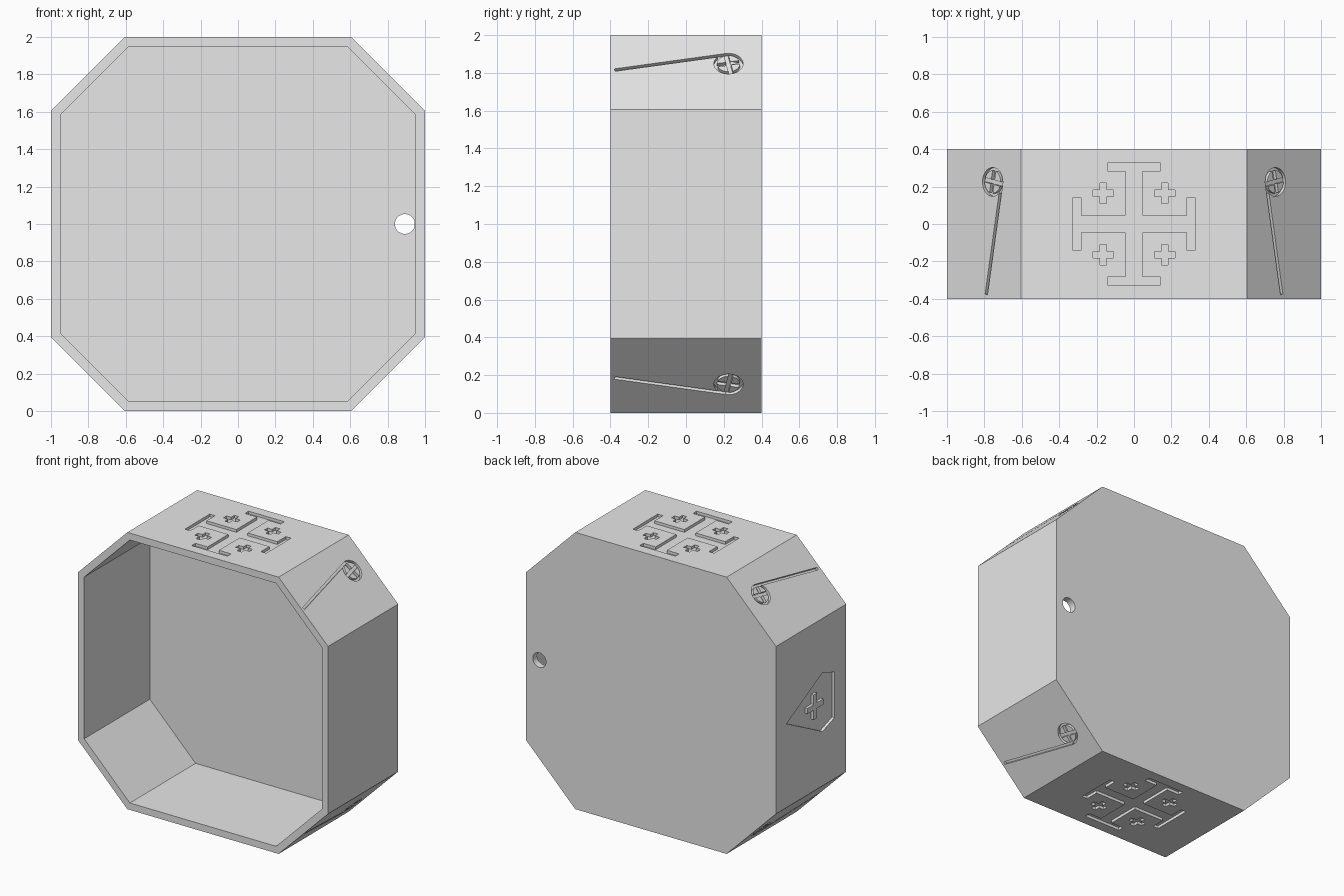
import bpy, bmesh, math
from mathutils import Matrix, Vector

cube = bpy.data.objects.get("Cube")
if cube:
    bpy.data.objects.remove(cube, do_unlink=True)

HALF, CORNER, WALL = 1.0, 0.605, 0.05   # octagon half size, corner position, wall
DEPTH = 0.02                            # engraving depth

grey = bpy.data.materials.new("light_grey")
grey.use_nodes = True
grey.diffuse_color = (0.8, 0.8, 0.8, 1)
grey.node_tree.nodes["Principled BSDF"].inputs["Base Color"].default_value = (0.8, 0.8, 0.8, 1)


def frame(origin, u, v, n):
    """Matrix placing a flat drawing (u, v) on a face with normal n."""
    m = Matrix((Vector(u).normalized(), Vector(v).normalized(), Vector(n).normalized()))
    return Matrix.Translation(origin) @ m.transposed().to_4x4()


def prism(bm, pts, m, low=-DEPTH, high=0.03):
    a = [bm.verts.new(m @ Vector((x, y, low))) for x, y in pts]
    b = [bm.verts.new(m @ Vector((x, y, high))) for x, y in pts]
    bm.faces.new(a)
    bm.faces.new(b)
    for i in range(len(pts)):
        j = (i + 1) % len(pts)
        bm.faces.new((a[i], a[j], b[j], b[i]))


def circle(r, cx=0, cy=0, n=32):
    return [(cx + r * math.cos(math.tau * i / n), cy + r * math.sin(math.tau * i / n))
            for i in range(n)]


def ring(bm, r_out, r_in, cx, cy, m):
    loops = [[bm.verts.new(m @ Vector((x, y, h))) for x, y in circle(r, cx, cy)]
             for r, h in ((r_out, -DEPTH), (r_out, 0.03), (r_in, 0.03), (r_in, -DEPTH))]
    for k in range(4):
        p, q = loops[k], loops[(k + 1) % 4]
        for i in range(len(p)):
            j = (i + 1) % len(p)
            bm.faces.new((p[i], p[j], q[j], q[i]))


def rect(cx, cy, w, h):
    return [(cx - w, cy - h), (cx + w, cy - h), (cx + w, cy + h), (cx - w, cy + h)]


def plus(cx, cy, arm, w):
    """Outline of an equal-armed cross, one quarter turned four times."""
    pts = []
    for c, s in ((1, 0), (0, 1), (-1, 0), (0, -1)):
        for x, y in ((arm, -w), (arm, w), (w, w)):
            pts.append((cx + c * x - s * y, cy + s * x + c * y))
    return pts


def potent_cross(arm, w, cap, t):
    """Cross with a bar across the end of each arm."""
    pts = []
    for c, s in ((1, 0), (0, 1), (-1, 0), (0, -1)):
        for x, y in ((arm - t, -w), (arm - t, -cap), (arm, -cap), (arm, cap),
                     (arm - t, cap), (arm - t, w), (w, w)):
            pts.append((c * x - s * y, s * x + c * y))
    return pts


def bar(p, q, w):
    p, q = Vector(p), Vector(q)
    d = (q - p).normalized() * w
    o = Vector((-d.y, d.x))
    return [p - o, q - o, q + o, p + o]


def make(name, bm):
    bmesh.ops.recalc_face_normals(bm, faces=bm.faces)
    me = bpy.data.meshes.new(name)
    bm.to_mesh(me)
    bm.free()
    me.materials.append(grey)
    ob = bpy.data.objects.new(name, me)
    bpy.context.collection.objects.link(ob)
    return ob


def cut(target, cutter):
    cutter.hide_render = True
    mod = target.modifiers.new("cut", "BOOLEAN")
    mod.operation, mod.solver, mod.object = "DIFFERENCE", "EXACT", cutter
    mod.use_self = True
    bpy.context.view_layer.objects.active = target
    bpy.ops.object.modifier_apply(modifier=mod.name)
    bpy.data.objects.remove(cutter, do_unlink=True)


def octagon(h, c):
    return [(c, -h), (h, -c), (h, c), (c, h), (-c, h), (-h, c), (-h, -c), (-c, -h)]


# Octagonal case, open at the front
face_on = frame((0, 0, 1), (1, 0, 0), (0, 0, 1), (0, -1, 0))
bm = bmesh.new()
prism(bm, octagon(HALF, CORNER), face_on, -0.4, 0.4)
case = make("octagonal_case", bm)

bm = bmesh.new()
inner = CORNER - WALL * math.tan(math.pi / 8)
prism(bm, octagon(HALF - WALL, inner), face_on, -0.4 + WALL, 0.6)
cut(case, make("cavity_cutter", bm))

# Round hole through the back
bm = bmesh.new()
prism(bm, circle(0.053, 0.892, 0), face_on, -0.5, -0.2)
cut(case, make("hole_cutter", bm))

# Large cross with four small crosses, on top and bottom
bm = bmesh.new()
for z, n in ((2, 1), (0, -1)):
    m = frame((0, 0, z), (1, 0, 0), (0, 1, 0), (0, 0, n))
    prism(bm, potent_cross(0.325, 0.045, 0.142, 0.042), m)
    for sx in (-1, 1):
        for sy in (-1, 1):
            prism(bm, plus(sx * 0.164, sy * 0.164, 0.055, 0.018), m)
cut(case, make("cross_cutter", bm))

# Wheel with a long tangent bar, on each slanted side
mid = (HALF + CORNER) / 2
bm = bmesh.new()
cy, cs, r = 0.225, 0.066, 0.077
tilt = math.atan2(0.113, 0.58)
d = Vector((math.cos(tilt), math.sin(tilt)))
o = Vector((-d.y, d.x))
centre = Vector((cy, cs))
for sx in (-1, 1):
    for sz in (-1, 1):
        m = frame((sx * mid, 0, 1 + sz * mid), (0, 1, 0), (-sx, 0, sz), (sx, 0, sz))
        ring(bm, r, r - 0.016, cy, cs, m)
        for a in (d, o):
            prism(bm, bar(centre - a * 0.068, centre + a * 0.068, 0.012), m)
        tangent = centre + o * (r - 0.009)
        prism(bm, bar(tangent - d * 0.6, tangent, 0.009), m)
cut(case, make("wheel_cutter", bm))

# Shield with a raised cross, lying on its side on the right wall
m = frame((-HALF, 0, 1), (0, 1, 0), (0, 0, 1), (-1, 0, 0))
bm = bmesh.new()
prism(bm, [(0.28, 0), (-0.13, 0.212), (-0.267, 0.165), (-0.267, -0.165), (-0.13, -0.212)], m)
shield = make("shield_cutter", bm)
bm = bmesh.new()
prism(bm, plus(-0.05, 0, 0.09, 0.02), m, -0.1, 0.1)
cut(shield, make("shield_cross", bm))
cut(case, shield)
